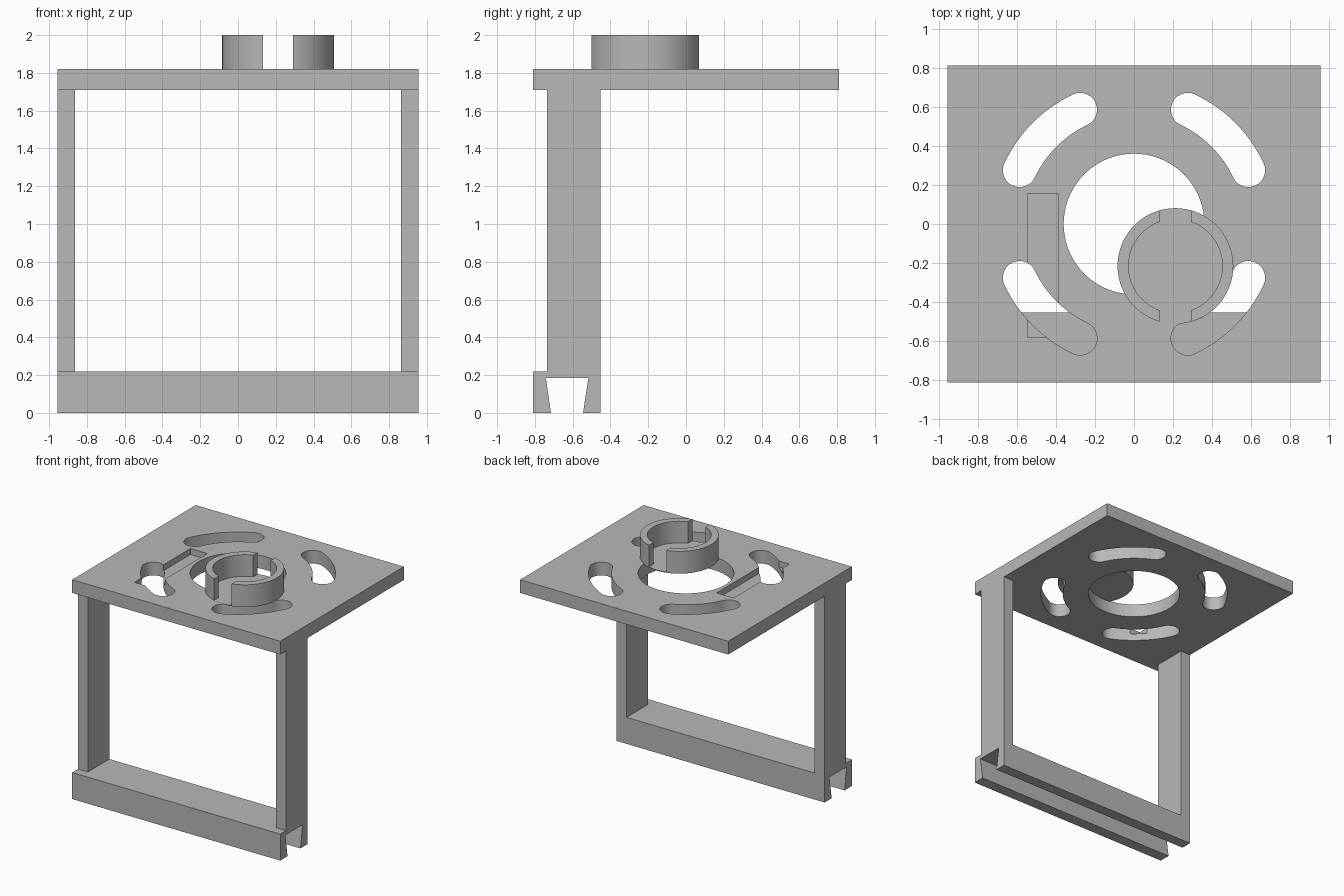
import bpy
from math import sin, cos, asin, pi, radians, hypot, atan2
from mathutils import Matrix

if "Cube" in bpy.data.objects:
    bpy.data.objects.remove(bpy.data.objects["Cube"], do_unlink=True)

GREY = (0.48, 0.48, 0.48, 1)
mat = bpy.data.materials.new("plain grey")
mat.use_nodes = True
mat.diffuse_color = GREY
mat.node_tree.nodes["Principled BSDF"].inputs["Base Color"].default_value = GREY


def prism(name, points, low, high, matrix=None):
    """Extrude a counter-clockwise outline from low to high."""
    n = len(points)
    verts = [(x, y, z) for z in (low, high) for x, y in points]
    faces = [list(range(n))[::-1], list(range(n, 2 * n))]
    faces += [(i, (i + 1) % n, (i + 1) % n + n, i + n) for i in range(n)]
    mesh = bpy.data.meshes.new(name)
    mesh.from_pydata(verts, [], faces)
    if matrix:
        mesh.transform(matrix)
    mesh.materials.append(mat)
    obj = bpy.data.objects.new(name, mesh)
    bpy.context.collection.objects.link(obj)
    return obj


def rect(x0, x1, y0, y1):
    return [(x0, y0), (x1, y0), (x1, y1), (x0, y1)]


def arc(cx, cy, r, start, end, steps):
    angles = [start + (end - start) * i / steps for i in range(steps + 1)]
    return [(cx + r * cos(a), cy + r * sin(a)) for a in angles]


def circle(cx, cy, r, steps=72):
    return arc(cx, cy, r, 0, 2 * pi, steps)[:-1]


def cut(obj, cutters):
    for cutter in cutters:
        cutter.hide_render = True
        mod = obj.modifiers.new("cut", "BOOLEAN")
        mod.operation = "DIFFERENCE"
        mod.solver = "EXACT"
        mod.object = cutter
    bpy.context.view_layer.update()
    graph = bpy.context.evaluated_depsgraph_get()
    mesh = bpy.data.meshes.new_from_object(obj.evaluated_get(graph))
    obj.modifiers.clear()
    obj.data = mesh
    for cutter in cutters:
        bpy.data.objects.remove(cutter, do_unlink=True)


def smooth(obj):
    bpy.ops.object.select_all(action="DESELECT")
    obj.select_set(True)
    bpy.context.view_layer.objects.active = obj
    bpy.ops.object.shade_smooth_by_angle(angle=radians(30))


W, D = 0.955, 0.81           # half width and half depth of the plate
LOW, TOP = 1.71, 1.82        # plate underside and upper face
BACK = -0.453                # rear face of legs and rail

# Top plate with a central hole, four curved slots and a shallow recess
plate = prism("top_plate", rect(-W, W, -D, D), LOW, TOP)
cutters = [prism("hole_cutter", circle(0, 0, 0.36), LOW - 0.1, TOP + 0.1)]
px, py, cap = 0.585, 0.275, 0.086
mid = hypot(px, py)
a0, a1 = atan2(py, px), atan2(px, py)
slot = arc(0, 0, mid + cap, a0, a1, 16)
slot += arc(py, px, cap, a1, a1 + pi, 14)[1:-1]
slot += arc(0, 0, mid - cap, a1, a0, 16)
slot += arc(px, py, cap, a0 - pi, a0, 14)[1:-1]
for k in range(4):
    cutters.append(prism("slot_cutter", slot, LOW - 0.1, TOP + 0.1,
                         Matrix.Rotation(k * pi / 2, 4, "Z")))
cutters.append(prism("recess_cutter", rect(-0.545, -0.39, -0.58, 0.155),
                     TOP - 0.05, TOP + 0.1))
cut(plate, cutters)
smooth(plate)

# Split collar on a thin floor disc, offset from the plate centre
cx, cy, outer, inner, gap = 0.212, -0.215, 0.296, 0.24, 0.08
prism("collar_floor", circle(cx, cy, outer), TOP - 0.005, TOP + 0.001)
ao, ai = pi / 2 - asin(gap / outer), pi / 2 - asin(gap / inner)
for name, turn in (("collar_half_left", 0), ("collar_half_right", pi)):
    outline = arc(cx, cy, outer, turn - ao, turn + ao, 36)
    outline += arc(cx, cy, inner, turn + ai, turn - ai, 36)
    smooth(prism(name, outline, TOP, 2.0))

# Two legs
for name, side in (("leg_left", 1), ("leg_right", -1)):
    x0, x1 = sorted((side * 0.863, side * W))
    prism(name, rect(x0, x1, -0.735, BACK), 0.22, LOW)

# Bottom rail: y-z profile with a dovetail groove, run along x
profile = [(-D, 0), (-0.715, 0), (-0.742, 0.185), (-0.517, 0.185),
           (-0.545, 0), (BACK, 0), (BACK, 0.22), (-D, 0.22)]
along_x = Matrix(((0, 0, 1, 0), (1, 0, 0, 0), (0, 1, 0, 0), (0, 0, 0, 1)))
prism("bottom_rail", profile, -W, W, along_x)
